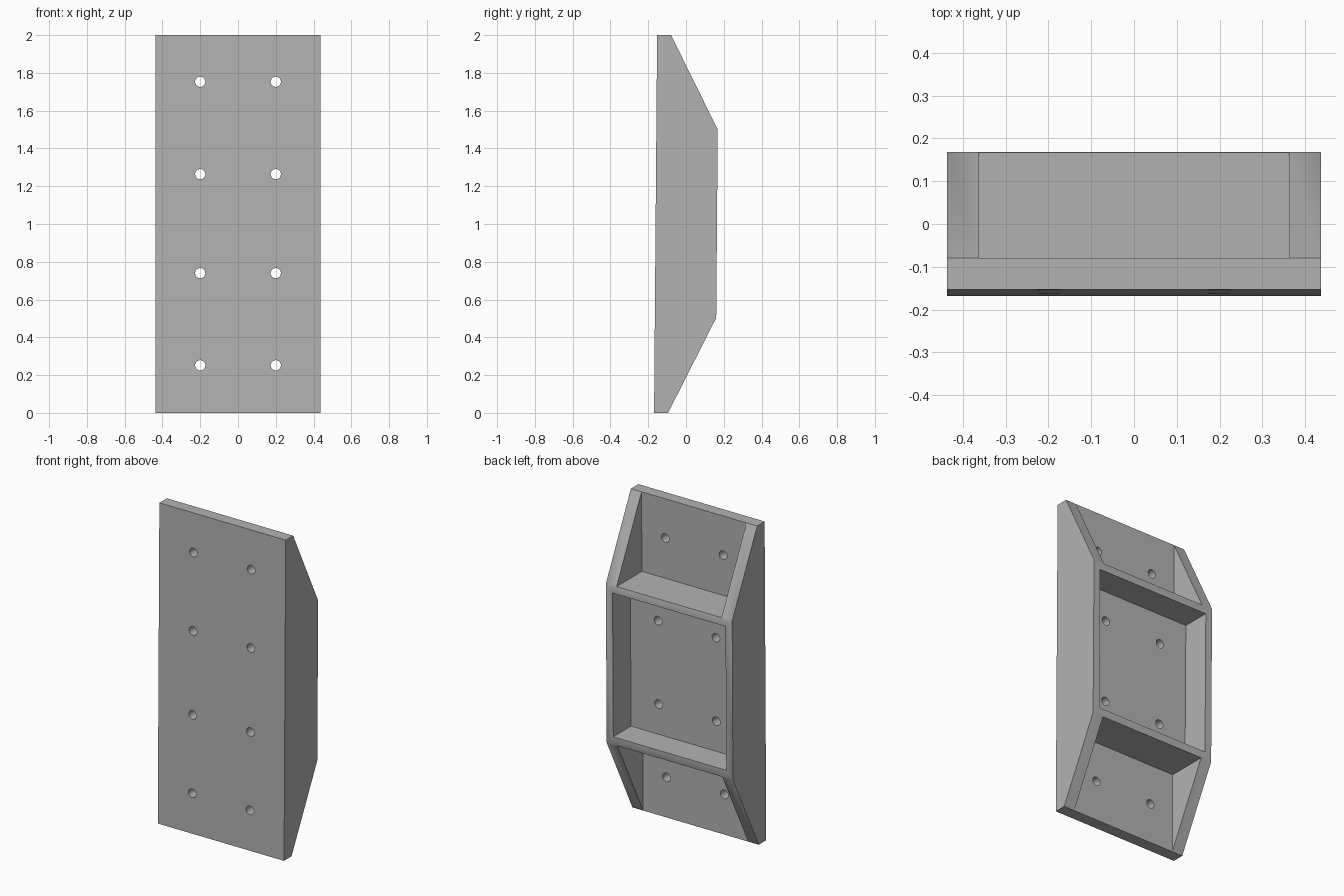
import bpy, bmesh
from math import radians
from mathutils import Matrix

cube = bpy.data.objects.get("Cube")
if cube:
    bpy.data.objects.remove(cube, do_unlink=True)

HALF_W = 0.437     # half width of the body
FRONT = -0.161     # front face
PLATE = -0.087     # rear of the base plate
BACK = 0.164       # rear rim
LEAN = 0.008       # slight backward lean

grey = bpy.data.materials.new("plain grey")
grey.use_nodes = True
colour = (0.45, 0.45, 0.45, 1)
grey.diffuse_color = colour
grey.node_tree.nodes["Principled BSDF"].inputs["Base Color"].default_value = colour


def make_object(name, bm):
    bmesh.ops.recalc_face_normals(bm, faces=bm.faces)
    mesh = bpy.data.meshes.new(name)
    bm.to_mesh(mesh)
    bm.free()
    obj = bpy.data.objects.new(name, mesh)
    bpy.context.collection.objects.link(obj)
    return obj


def box(name, half_w, y0, y1, z0, z1):
    bm = bmesh.new()
    place = Matrix.Translation((0, (y0 + y1) / 2, (z0 + z1) / 2))
    size = Matrix.Diagonal((2 * half_w, y1 - y0, z1 - z0, 1))
    bmesh.ops.create_cube(bm, size=1, matrix=place @ size)
    return make_object(name, bm)


def bore(name, x, z):
    bm = bmesh.new()
    place = Matrix.Translation((x, 0, z)) @ Matrix.Rotation(radians(90), 4, "X")
    bmesh.ops.create_cone(bm, cap_ends=True, segments=32, radius1=0.027,
                          radius2=0.027, depth=1, matrix=place)
    return make_object(name, bm)


# Body: side profile extruded across the width
profile = [(FRONT, 0), (PLATE, 0), (BACK, 0.503),
           (BACK, 1.5), (PLATE, 2), (FRONT, 2)]
bm = bmesh.new()
side = bm.faces.new([bm.verts.new((-HALF_W, y, z)) for y, z in profile])
ext = bmesh.ops.extrude_face_region(bm, geom=[side])
bmesh.ops.translate(bm, vec=(2 * HALF_W, 0, 0),
                    verts=[v for v in ext["geom"] if isinstance(v, bmesh.types.BMVert)])
body = make_object("bracket_body", bm)
body.data.materials.append(grey)

# Open pockets at both ends, a shallower closed pocket between, bolt holes
cutters = [
    box("upper_pocket_cutter", 0.363, PLATE, 0.5, 1.501, 2.3),
    box("lower_pocket_cutter", 0.363, PLATE, 0.5, -0.3, 0.502),
    box("middle_pocket_cutter", 0.391, -0.012, 0.5, 0.551, 1.453),
]
for z in (0.252, 0.74, 1.264, 1.753):
    for x in (-0.2, 0.2):
        cutters.append(bore("bolt_hole_cutter", x, z))

bpy.context.view_layer.objects.active = body
for cutter in cutters:
    cutter.hide_render = True
    mod = body.modifiers.new("cut", "BOOLEAN")
    mod.operation = "DIFFERENCE"
    mod.solver = "EXACT"
    mod.object = cutter
    bpy.ops.object.modifier_apply(modifier=mod.name)
    bpy.data.objects.remove(cutter, do_unlink=True)

# Lean the whole body slightly backward
for v in body.data.vertices:
    v.co.y += LEAN * (v.co.z - 1)

bpy.ops.object.select_all(action="DESELECT")
body.select_set(True)
bpy.ops.object.shade_smooth_by_angle(angle=radians(30))
